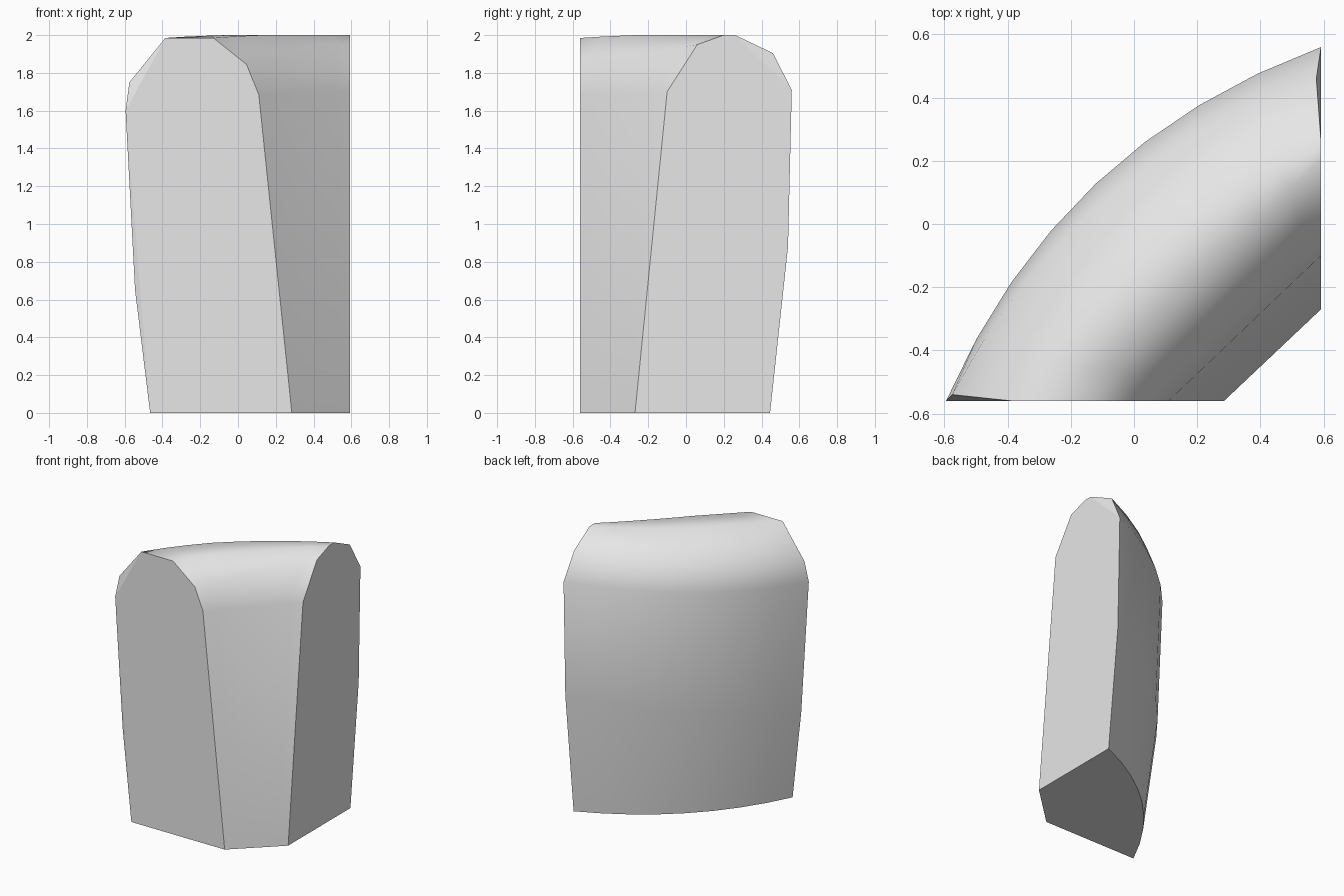
import bpy
import bmesh
from mathutils import Vector

cube = bpy.data.objects.get("Cube")
if cube:
    bpy.data.objects.remove(cube, do_unlink=True)

FRONT_Y, SIDE_X, STEPS = -0.56, 0.592, 8

# Matching section points, from the inner foot over the top to the outer foot:
# front x, front z, front inset, side y, side z, side inset, outward bulge
SECTION = [
    (0.285, 0.0, 0, -0.27, 0.0, 0, 0),
    (0.11, 1.685, 0, -0.10, 1.70, 0, 0),
    (0.045, 1.845, 0, 0.06, 1.95, 0, 0),
    (-0.13, 1.985, 0, 0.20, 2.0, 0, 0.02),
    (-0.385, 1.985, 0, 0.26, 2.0, 0, 0.07),
    (-0.575, 1.75, 0.02, 0.46, 1.905, 0.015, 0.15),
    (-0.595, 1.60, 0, 0.56, 1.71, 0, 0.175),
    (-0.545, 0.65, 0.015, 0.54, 0.88, 0, 0.165),
    (-0.465, 0.0, 0, 0.445, 0.0, 0, 0.14),
]
BEVEL, WAIST = 5, 7
OUTWARD = Vector((-0.685, 0.728, 0))


def section_point(row, t):
    """Point on one lengthwise line, bowed outward as a parabola."""
    fx, fz, f_in, sy, sz, s_in, bulge = row
    start = Vector((fx, FRONT_Y + f_in, fz))
    end = Vector((SIDE_X - s_in, sy, sz))
    arc = 4 * t * (1 - t)
    point = start.lerp(end, t) + OUTWARD * bulge * arc
    if fz > 1.9:
        point.z = min(2.0, point.z + 0.01 * arc)
    return point


bm = bmesh.new()
rings = [[bm.verts.new(section_point(row, i / STEPS)) for row in SECTION]
         for i in range(STEPS + 1)]

# Smooth skin: inner face, rounded top and bowed back
for a, b in zip(rings, rings[1:]):
    for j in range(len(SECTION) - 1):
        bm.faces.new((a[j], a[j + 1], b[j + 1], b[j])).smooth = True

# Flat base and flat end caps, with small facets at the inset corners
flat = [bm.faces.new([r[0] for r in rings] + [r[-1] for r in reversed(rings)])]
for ring in (rings[0], rings[-1]):
    flat.append(bm.faces.new([v for j, v in enumerate(ring) if j not in (BEVEL, WAIST)]))
    for j in (BEVEL, WAIST):
        flat.append(bm.faces.new(ring[j - 1:j + 2]))
for face in flat:
    for edge in face.edges:
        edge.smooth = False
bmesh.ops.recalc_face_normals(bm, faces=bm.faces[:])

mesh = bpy.data.meshes.new("curved_corner_block")
bm.to_mesh(mesh)
bm.free()
block = bpy.data.objects.new("curved_corner_block", mesh)
bpy.context.collection.objects.link(block)

# Single plain colour
grey = bpy.data.materials.new("light_grey")
grey.use_nodes = True
colour = (0.8, 0.8, 0.8, 1)
grey.diffuse_color = colour
grey.node_tree.nodes["Principled BSDF"].inputs["Base Color"].default_value = colour
mesh.materials.append(grey)
